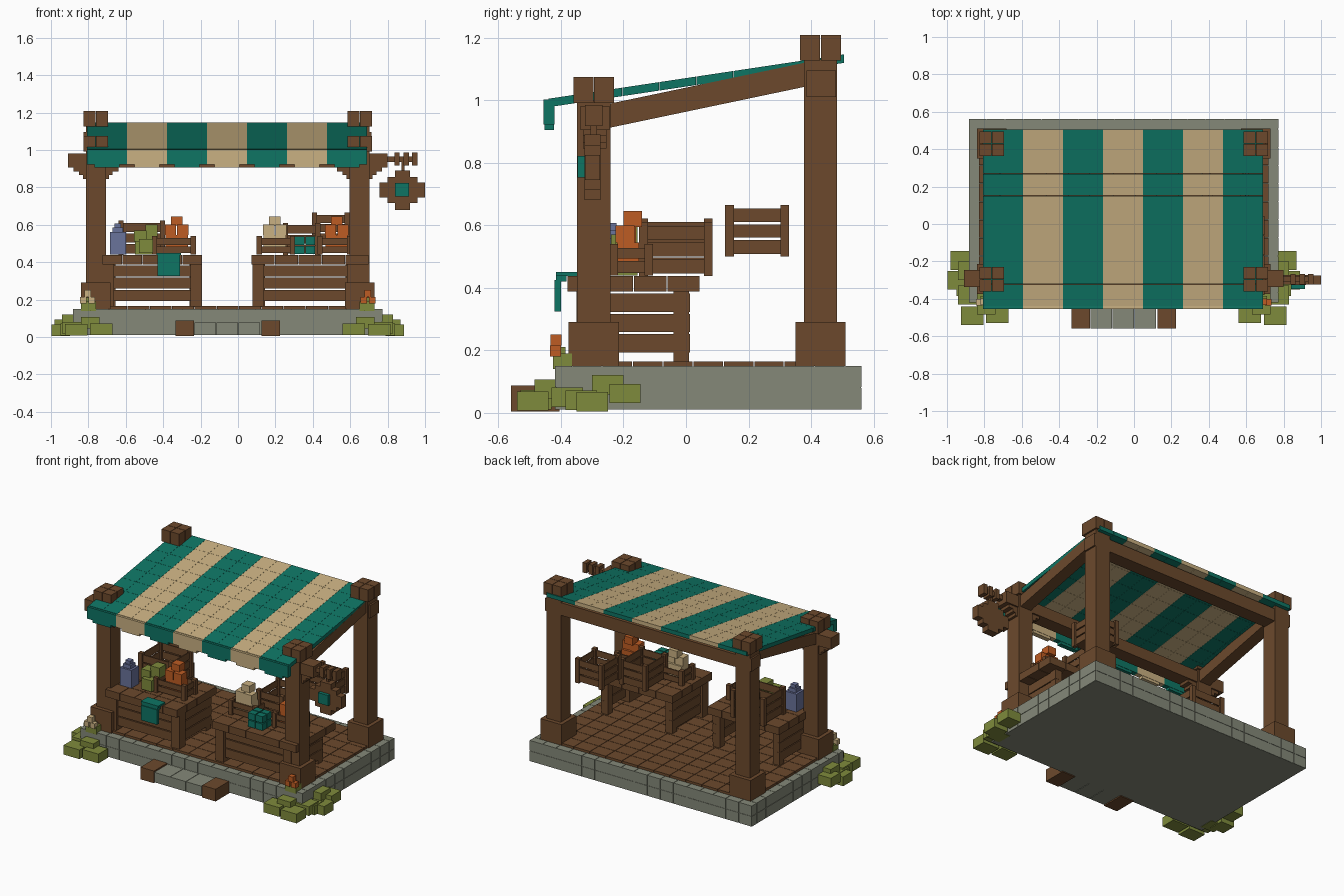
import bpy, bmesh, math
from mathutils import Matrix, Vector

def lin(c):
    c /= 255
    return c / 12.92 if c <= 0.04045 else ((c + 0.055) / 1.055) ** 2.4

def mat(name, r, g, b):
    m = bpy.data.materials.new(name)
    m.diffuse_color = (lin(r), lin(g), lin(b), 1)
    return m

WOOD = mat("brown wood", 108, 73, 44)
STONE = mat("grey stone", 133, 137, 121)
TEAL = mat("teal cloth", 14, 117, 100)
TAN = mat("tan cloth", 202, 177, 130)
GREEN = mat("leaf green", 127, 139, 60)
ORANGE = mat("orange", 190, 92, 35)
BLUE = mat("dusty blue", 106, 115, 155)

CX = -0.055                      # the stall is symmetric about this x
def flip(x):
    return 2 * CX - x

def build(name, boxes, material, tilt=0.0):
    """One object from (x0,x1,y0,y1,z0,z1) boxes; tilt shears z along y."""
    bm = bmesh.new()
    for x0, x1, y0, y1, z0, z1 in boxes:
        c = Vector(((x0 + x1) / 2, (y0 + y1) / 2, (z0 + z1) / 2))
        s = Matrix.Diagonal((abs(x1 - x0), abs(y1 - y0), abs(z1 - z0), 1))
        vs = bmesh.ops.create_cube(bm, size=1, matrix=Matrix.Translation(c) @ s)["verts"]
        for v in vs:
            v.co.z += tilt * v.co.y
    me = bpy.data.meshes.new(name)
    bm.to_mesh(me)
    bm.free()
    me.materials.append(material)
    ob = bpy.data.objects.new(name, me)
    bpy.context.collection.objects.link(ob)
    return ob

def tiles(x0, x1, y0, y1, z0, z1, nx, ny, nz, gap=0.003):
    """Split a box into a grid of slightly separated blocks."""
    dx, dy, dz, g = (x1 - x0) / nx, (y1 - y0) / ny, (z1 - z0) / nz, gap / 2
    return [(x0 + i * dx + g, x0 + (i + 1) * dx - g, y0 + j * dy + g, y0 + (j + 1) * dy - g,
             z0 + k * dz + g, z0 + (k + 1) * dz - g)
            for i in range(nx) for j in range(ny) for k in range(nz)]

def both(boxes):
    return boxes + [(flip(b[1]), flip(b[0])) + tuple(b[2:]) for b in boxes]

# stone base ring, core slab and wooden floor
X0, X1, Y0, Y1 = -0.885, 0.775, -0.42, 0.563
W = 0.055
ring = []
for a, b in ((Y0, Y0 + W), (Y1 - W, Y1)):
    ring += tiles(X0, X1, a, b, 0.01, 0.152, 17, 1, 2)
for a, b in ((X0, X0 + W), (X1 - W, X1)):
    ring += tiles(a, b, Y0 + W, Y1 - W, 0.01, 0.152, 1, 9, 2)
build("stone_base_blocks", ring, STONE)
build("base_core", [(X0 + .004, X1 - .004, Y0 + .004, Y1 - .004, 0.011, 0.148)], STONE)
build("floor_tiles", tiles(X0 + W, X1 - W, Y0 + W, Y1 - W, 0.14, 0.166, 13, 9, 1), WOOD)

# front step
build("step_stones", tiles(-0.235, 0.12, -0.56, -0.415, 0.01, 0.08, 3, 1, 1), STONE)
build("step_ends", both([(0.125, 0.225, -0.56, -0.405, 0.005, 0.087)]), WOOD)

# posts with footings and four-block caps
PX = 0.65
for label, py, top, cap in (("front", -0.295, 1.0, 0.99), ("back", 0.43, 1.13, 1.125)):
    build(label + "_posts", both([(PX - .054, PX + .054, py - .053, py + .053, 0.15, top)]), WOOD)
    build(label + "_post_feet", both([(PX - .079, PX + .079, py - .08, py + .08, 0.15, 0.29)]), WOOD)
    build(label + "_post_caps", both(tiles(PX - .067, PX + .067, py - .067, py + .067,
                                           cap, cap + .085, 2, 2, 1)), WOOD)

# beams and stepped brackets
build("front_beam", [(-0.91, 0.80, -0.337, -0.245, 0.905, 0.982)], WOOD)
build("back_beam", [(flip(0.715), 0.715, 0.385, 0.48, 1.01, 1.095)], WOOD)
build("side_beams", both([(0.61, 0.69, -0.25, 0.385, 0.963, 1.04)]), WOOD, tilt=0.21)
build("brackets", both([(PX - .12, PX + .12, -0.33, -0.255, 0.885, 0.905),
                        (PX - .09, PX + .09, -0.33, -0.255, 0.865, 0.885),
                        (PX - .07, PX + .07, -0.33, -0.255, 0.845, 0.865)]), WOOD)

# striped awning with stepped valance
RX0, SW = -0.807, 1.497 / 7
roof, valance = {0: [], 1: []}, {0: [], 1: []}
for i in range(7):
    a, b, k = RX0 + i * SW, RX0 + (i + 1) * SW, i % 2
    roof[k] += tiles(a, b, -0.44, 0.505, 1.043, 1.071, 2, 8, 1, 0.001)
    valance[k] += [(a, b, -0.455, -0.42, 0.922, 1.002),
                   (a + .04, b - .04, -0.453, -0.422, 0.905, 0.922)]
for k, m, label in ((0, TEAL, "teal"), (1, TAN, "tan")):
    build("awning_stripes_" + label, roof[k], m, tilt=0.15)
    build("valance_" + label, valance[k], m)

# hanging sign and its arm
build("sign_arm", [(0.70, 0.955, -0.31, -0.28, 0.935, 0.965)] +
      [(x - .014, x + .014, -0.323, -0.267, 0.918, 0.985) for x in (0.85, 0.90, 0.945)] +
      [(0.875, 0.89, -0.305, -0.285, 0.88, 0.94)], WOOD)
build("sign_board", [(0.84, 0.92, -0.325, -0.273, 0.68, 0.89),
                     (0.80, 0.96, -0.324, -0.274, 0.715, 0.855),
                     (0.757, 1.0, -0.323, -0.275, 0.745, 0.825)], WOOD)
build("sign_emblem", [(0.84, 0.915, -0.347, -0.32, 0.752, 0.822)], TEAL)

# counters: slatted front and ends, front legs, plank top
def counter(name, x0, x1, t0, t1):
    y0, y1, t = -0.335, 0.015, 0.03
    slats = tiles(x0, x1, y0, y0 + t, 0.19, 0.385, 1, 1, 3, 0.006)
    for a in (x0, x1 - t):
        slats += tiles(a, a + t, y0 + t, y1, 0.19, 0.385, 1, 1, 3, 0.006)
    build(name + "_slats", slats, WOOD)
    build(name + "_legs", [(a, a + .06, y0 - .015, y0 + .05, 0.16, 0.39)
                           for a in (x0 - .012, x1 - .048)] +
          [(a, a + .05, y1 - .055, y1 - .005, 0.16, 0.39) for a in (x0 + .005, x1 - .055)], WOOD)
    build(name + "_top", tiles(t0, t1, -0.38, 0.045, 0.387, 0.44, 5, 4, 1), WOOD)

counter("left_counter", -0.71, -0.205, -0.725, -0.19)
counter("right_counter", 0.09, 0.63, 0.07, 0.70)

# open slatted crates
def crate(name, x0, x1, y0, y1, z0, z1, rows=3):
    t, p = 0.016, 0.028
    bx = [(x0 + .01, x1 - .01, y0 + .01, y1 - .01, z0 + .008, z0 + .024)]
    for a in (y0 + .006, y1 - .006 - t):
        bx += tiles(x0 + .006, x1 - .006, a, a + t, z0 + .006, z1 - .008, 1, 1, rows, 0.008)
    for a in (x0 + .006, x1 - .006 - t):
        bx += tiles(a, a + t, y0 + .02, y1 - .02, z0 + .006, z1 - .008, 1, 1, rows, 0.008)
    bx += [(a, a + p, b, b + p, z0, z1) for a in (x0, x1 - p) for b in (y0, y1 - p)]
    build(name, bx, WOOD)

crate("left_large_crate", -0.64, -0.39, -0.15, 0.085, 0.438, 0.622)
crate("left_small_crate", -0.46, -0.225, -0.245, -0.105, 0.44, 0.54, 2)
crate("right_large_crate", 0.24, 0.44, -0.15, 0.085, 0.438, 0.61)
crate("right_small_crate", 0.10, 0.305, -0.245, -0.105, 0.44, 0.54, 2)
crate("right_end_crate", 0.425, 0.61, -0.245, -0.105, 0.44, 0.54, 2)
crate("back_crate", 0.395, 0.597, 0.125, 0.33, 0.5, 0.665)

# goods: small stacked piles of cubes
def pile(name, x, y, m):
    build(name, [(x - .063, x - .003, y - .03, y + .03, 0.545, 0.60),
                 (x + .003, x + .063, y - .035, y + .025, 0.545, 0.60),
                 (x - .03, x + .03, y - .01, y + .05, 0.595, 0.645)], m)
    build(name + "_support", [(x - .06, x + .06, y - .03, y + .04, 0.46, 0.545)], m)

pile("left_orange_fruit", -0.328, -0.19, ORANGE)
pile("right_orange_fruit", 0.528, -0.19, ORANGE)
pile("tan_loaves", 0.197, -0.19, TAN)
build("green_cabbages", [(-0.555, -0.49, -0.24, -0.17, 0.51, 0.57),
                         (-0.495, -0.43, -0.225, -0.155, 0.53, 0.60),
                         (-0.53, -0.455, -0.27, -0.19, 0.45, 0.525),
                         (-0.55, -0.45, -0.22, -0.155, 0.44, 0.53)], GREEN)
build("blue_jar", [(-0.685, -0.60, -0.28, -0.20, 0.44, 0.56),
                   (-0.67, -0.615, -0.267, -0.213, 0.56, 0.585),
                   (-0.66, -0.625, -0.258, -0.222, 0.585, 0.607)], BLUE)
build("teal_parcels", tiles(0.30, 0.415, -0.33, -0.23, 0.44, 0.54, 2, 2, 2, 0.006), TEAL)
build("counter_cloth", [(-0.43, -0.31, -0.42, -0.40, 0.325, 0.425),
                        (-0.435, -0.305, -0.415, -0.34, 0.438, 0.45),
                        (-0.43, -0.31, -0.415, -0.382, 0.42, 0.445)], TEAL)

# bushes and little flowers at the front corners
def leaf(x, y, z, w=0.1, h=0.062):
    return (x - w / 2, x + w / 2, y - .05, y + .05, z - h / 2, z + h / 2)
build("corner_bushes", both([leaf(-0.93, -0.195, 0.062), leaf(-0.948, -0.30, 0.036),
                             leaf(-0.885, -0.38, 0.05, 0.11), leaf(-0.865, -0.49, 0.038, 0.12),
                             leaf(-0.73, -0.48, 0.042, 0.12), leaf(-0.79, -0.435, 0.075),
                             leaf(-0.885, -0.25, 0.09, 0.11), leaf(-0.9, -0.335, 0.04)]), GREEN)
build("flower_leaves", both([(-0.84, -0.76, -0.425, -0.365, 0.14, 0.19),
                             (-0.82, -0.785, -0.415, -0.385, 0.18, 0.21)]), GREEN)
flower = [(-0.845, -0.81, -0.435, -0.40, 0.18, 0.215), (-0.80, -0.765, -0.435, -0.40, 0.18, 0.215),
          (-0.822, -0.787, -0.433, -0.398, 0.215, 0.25)]
build("left_flower", flower, TAN)
build("right_flower", both(flower)[3:], ORANGE)
